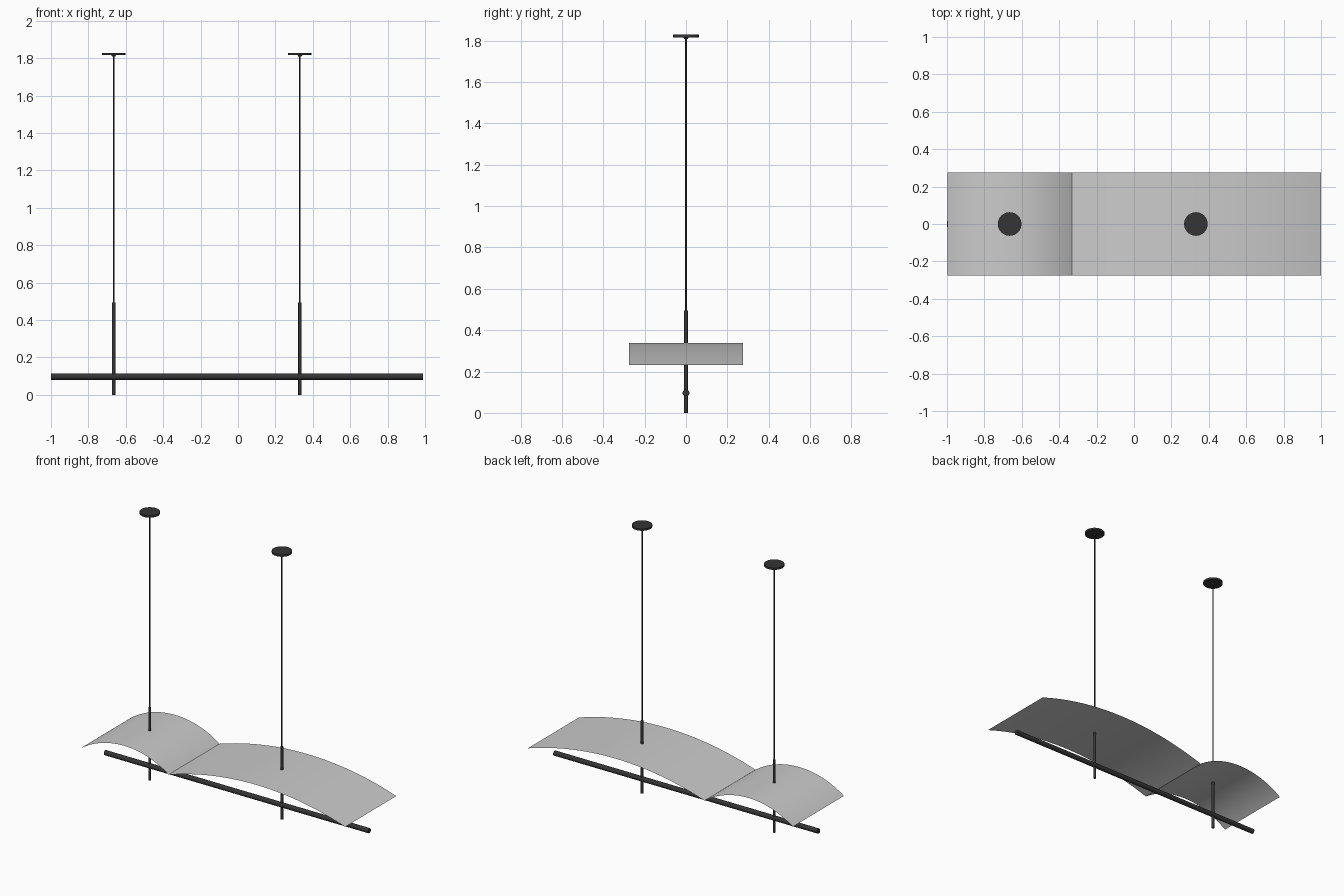
import bpy, bmesh, math
from mathutils import Matrix

cube = bpy.data.objects.get("Cube")
if cube:
    bpy.data.objects.remove(cube, do_unlink=True)


def material(name, rgb):
    mat = bpy.data.materials.new(name)
    mat.use_nodes = True
    colour = (*rgb, 1.0)
    mat.diffuse_color = colour
    mat.node_tree.nodes["Principled BSDF"].inputs["Base Color"].default_value = colour
    return mat


BLACK = material("matte black metal", (0.035, 0.035, 0.037))
GREY = material("light grey shade", (0.6, 0.6, 0.6))


def finish(name, bm, mat):
    mesh = bpy.data.meshes.new(name)
    bm.to_mesh(mesh)
    bm.free()
    mesh.materials.append(mat)
    obj = bpy.data.objects.new(name, mesh)
    bpy.context.collection.objects.link(obj)
    bpy.ops.object.select_all(action="DESELECT")
    obj.select_set(True)
    bpy.context.view_layer.objects.active = obj
    bpy.ops.object.shade_smooth_by_angle(angle=math.radians(35))
    return obj


def cylinder(name, radius, low, high, x=0.0, sides=24, top_radius=None):
    """Upright cylinder from height low to high."""
    bm = bmesh.new()
    bmesh.ops.create_cone(
        bm, cap_ends=True, segments=sides, radius1=radius,
        radius2=radius if top_radius is None else top_radius, depth=high - low,
        matrix=Matrix.Translation((x, 0, (low + high) / 2)))
    return finish(name, bm, BLACK)


def arched_sheet(name, x0, x1, base, rise, half_depth, steps=32):
    """Thin sheet bent along a circular arc."""
    half = (x1 - x0) / 2
    radius = (half ** 2 + rise ** 2) / (2 * rise)
    sweep = math.asin(half / radius)
    bm = bmesh.new()
    rows = []
    for i in range(steps + 1):
        a = sweep * (2 * i / steps - 1)
        x = (x0 + x1) / 2 + radius * math.sin(a)
        z = base + rise - radius * (1 - math.cos(a))
        rows.append([bm.verts.new((x, y, z)) for y in (-half_depth, half_depth)])
    for a, b in zip(rows, rows[1:]):
        bm.faces.new((a[0], b[0], b[1], a[1]))
    return finish(name, bm, GREY)


# Two arched shades meeting in a valley
VALLEY = -0.331
arched_sheet("small_shade", -0.997, VALLEY, 0.231, 0.107, 0.275)
arched_sheet("large_shade", VALLEY, 1.0, 0.231, 0.107, 0.275)

# Horizontal light bar
bar = cylinder("light_bar", 0.0165, -0.995, 0.995)
bar.rotation_euler = (0, math.pi / 2, 0)
bar.location = (-0.005, 0, 0.097)

# Hangers: post, cable, ceiling disc with a small collar beneath
for side, x in (("right", -0.665), ("left", 0.331)):
    cylinder(side + "_post", 0.009, 0.0, 0.494, x)
    cylinder(side + "_cable", 0.0043, 0.49, 1.82, x, 12)
    cylinder(side + "_collar", 0.008, 1.808, 1.818, x, 16, 0.014)
    cylinder(side + "_ceiling_disc", 0.063, 1.816, 1.829, x, 40)
